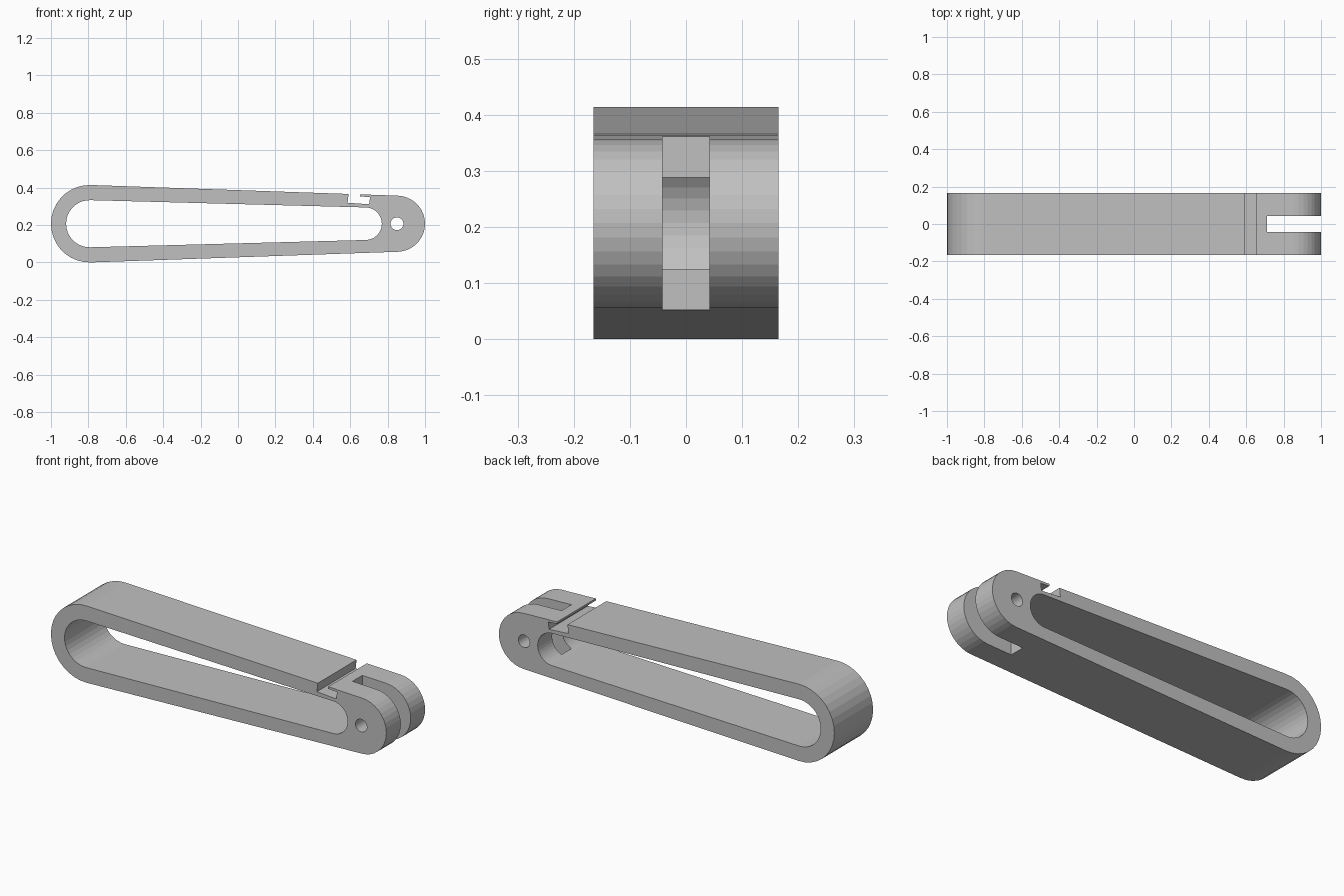
import bpy
import bmesh
from math import sin, cos, pi, asin

cube = bpy.data.objects.get("Cube")
if cube:
    bpy.data.objects.remove(cube)

HALF = 0.165          # half the depth of the arm
MID = 0.207           # height of the centre line
LEFT, RIGHT = -0.793, 0.85
STEPS = 18            # facets per half circle

gray = bpy.data.materials.new("light gray")
gray.use_nodes = True
color = (0.53, 0.53, 0.53, 1)
gray.diffuse_color = color
gray.node_tree.nodes["Principled BSDF"].inputs["Base Color"].default_value = color


def arc(cx, r, start, end, steps=STEPS):
    return [(cx + r * cos(start + (end - start) * i / steps),
             MID + r * sin(start + (end - start) * i / steps)) for i in range(steps + 1)]


def tapered_loop(x1, r1, x2, r2):
    """Two end arcs joined by their common tangents."""
    a = pi / 2 - asin((r1 - r2) / (x2 - x1))
    return arc(x2, r2, -a, a) + arc(x1, r1, a, 2 * pi - a)


def prism(name, points, half):
    """Extrude an x-z outline evenly either side of y = 0."""
    bm = bmesh.new()
    face = bm.faces.new([bm.verts.new((x, -half, z)) for x, z in points])
    new = bmesh.ops.extrude_face_region(bm, geom=[face])["geom"]
    bmesh.ops.translate(bm, vec=(0, 2 * half, 0),
                        verts=[v for v in new if isinstance(v, bmesh.types.BMVert)])
    bmesh.ops.recalc_face_normals(bm, faces=bm.faces)
    mesh = bpy.data.meshes.new(name)
    bm.to_mesh(mesh)
    bm.free()
    obj = bpy.data.objects.new(name, mesh)
    bpy.context.collection.objects.link(obj)
    mesh.materials.append(gray)
    return obj


# Arm body
arm = prism("tapered_arm", tapered_loop(LEFT, 0.207, RIGHT, 0.15), HALF)

# Long window, pin hole, hooked notch and fork gap
cutters = [
    prism("window_cutter", tapered_loop(LEFT, 0.126, 0.682, 0.087), 0.3),
    prism("pin_hole_cutter", arc(RIGHT, 0.034, 0, 2 * pi)[:-1]
          if STEPS > 30 else arc(RIGHT, 0.034, 0, 2 * pi, 36)[:-1], 0.3),
    prism("hook_notch_cutter", [(0.586, 0.319), (0.701, 0.311), (0.706, 0.349),
                                (0.653, 0.353), (0.653, 0.42), (0.594, 0.42),
                                (0.591, 0.363)], 0.3),
    prism("fork_gap_cutter", [(0.712, -0.1), (1.1, -0.1), (1.1, 0.5), (0.712, 0.5)], 0.042),
]
bpy.context.view_layer.objects.active = arm
for cutter in cutters:
    cutter.hide_render = True
    mod = arm.modifiers.new(cutter.name, "BOOLEAN")
    mod.operation = "DIFFERENCE"
    mod.solver = "EXACT"
    mod.object = cutter
    bpy.ops.object.modifier_apply(modifier=mod.name)
    bpy.data.objects.remove(cutter)
